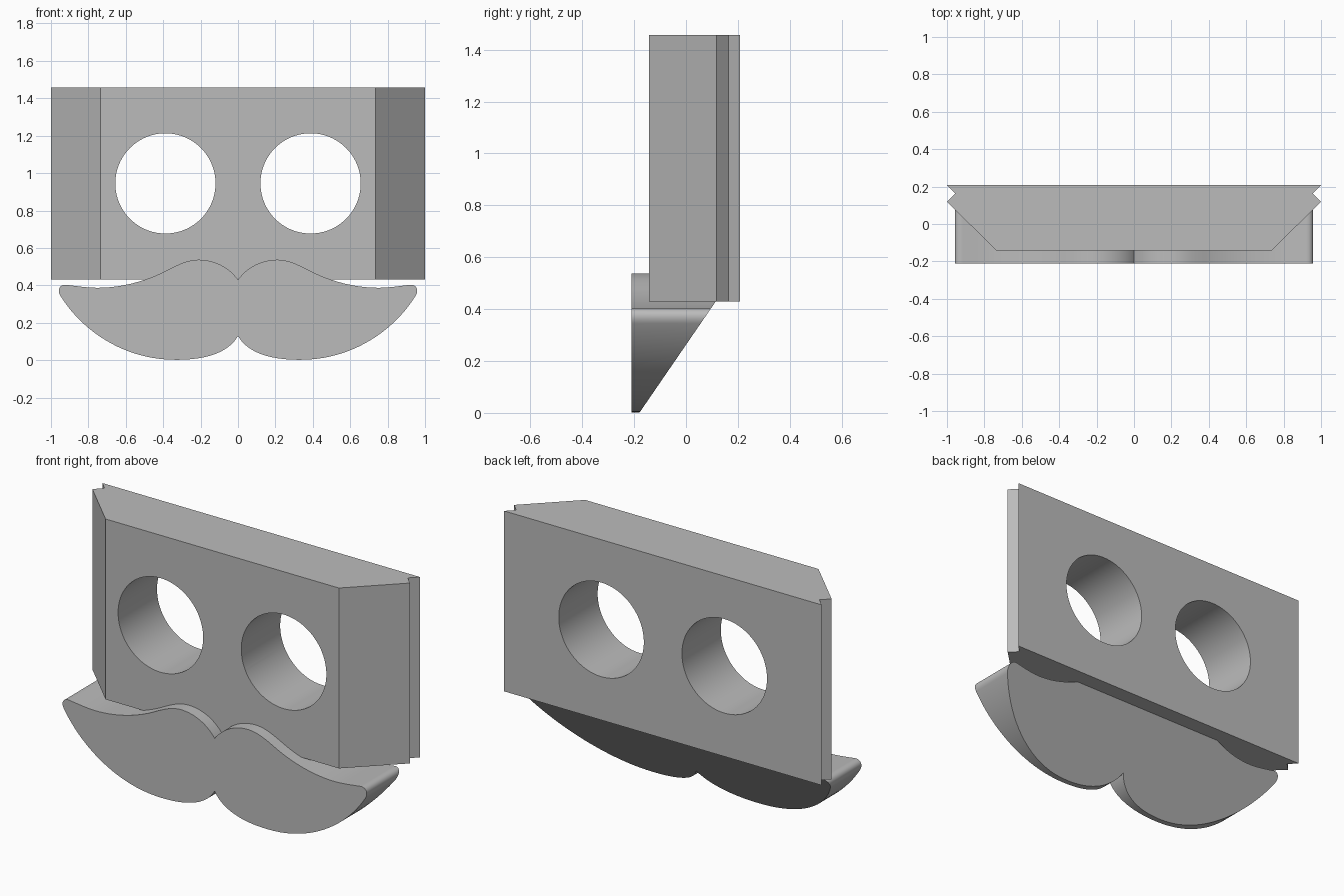
import bpy
import bmesh
import math
from mathutils import Vector
from mathutils.geometry import interpolate_bezier

if "Cube" in bpy.data.objects:
    bpy.data.objects.remove(bpy.data.objects["Cube"])

grey = bpy.data.materials.new("plain grey")
grey.use_nodes = True
colour = (0.5, 0.5, 0.5, 1)
grey.diffuse_color = colour
grey.node_tree.nodes["Principled BSDF"].inputs["Base Color"].default_value = colour


def prism(name, outline, sweep, cut=None):
    """Extrude a closed outline along sweep, optionally trimmed by a plane."""
    bm = bmesh.new()
    face = bm.faces.new([bm.verts.new(p) for p in outline])
    new = bmesh.ops.extrude_face_region(bm, geom=[face])["geom"]
    verts = [g for g in new if isinstance(g, bmesh.types.BMVert)]
    bmesh.ops.translate(bm, verts=verts, vec=sweep)
    if cut:
        geom = bm.verts[:] + bm.edges[:] + bm.faces[:]
        bmesh.ops.bisect_plane(bm, geom=geom, plane_co=cut[0], plane_no=cut[1], clear_outer=True)
        bmesh.ops.holes_fill(bm, edges=[e for e in bm.edges if e.is_boundary], sides=0)
    bmesh.ops.recalc_face_normals(bm, faces=bm.faces[:])
    mesh = bpy.data.meshes.new(name)
    bm.to_mesh(mesh)
    bm.free()
    obj = bpy.data.objects.new(name, mesh)
    bpy.context.collection.objects.link(obj)
    mesh.materials.append(grey)
    return obj


def smooth(obj):
    bpy.ops.object.select_all(action="DESELECT")
    obj.select_set(True)
    bpy.context.view_layer.objects.active = obj
    bpy.ops.object.shade_smooth_by_angle(angle=math.radians(25))


# Block with chamfered front corners and a V groove down each side
BOTTOM, TOP = 0.43, 1.457
half = [(0.735, -0.142), (1, 0.118), (0.955, 0.163), (1, 0.208)]
plan = half + [(-x, y) for x, y in reversed(half)]
block = prism("eye_block", [(x, y, BOTTOM) for x, y in plan], (0, 0, TOP - BOTTOM))

# Two round eye holes through the block
for side in (-1, 1):
    bpy.ops.mesh.primitive_cylinder_add(vertices=96, radius=0.268, depth=2,
                                        location=(side * 0.388, 0, 0.945),
                                        rotation=(math.pi / 2, 0, 0))
    cutter = bpy.context.object
    cutter.name = "eye_hole_cutter"
    cutter.hide_render = True
    cutter.data.materials.append(grey)
    bpy.context.view_layer.objects.active = block
    hole = block.modifiers.new("eye_hole", "BOOLEAN")
    hole.operation = "DIFFERENCE"
    hole.solver = "EXACT"
    hole.object = cutter
    bpy.ops.object.modifier_apply(modifier=hole.name)
    bpy.data.objects.remove(cutter)
smooth(block)

# Moustache half outline: knot, handle, handle, knot ...
path = [(0, 0.43), (0.05, 0.50), (0.13, 0.537),
        (0.21, 0.537), (0.27, 0.537), (0.32, 0.51),
        (0.365, 0.488), (0.48, 0.425), (0.62, 0.387),
        (0.75, 0.387), (0.81, 0.387), (0.87, 0.397),
        (0.92, 0.403), (0.955, 0.405), (0.968, 0.375),
        (0.95, 0.345), (0.83, 0.15), (0.60, 0.0),
        (0.33, 0.002), (0.17, 0.002), (0.05, 0.04), (0, 0.13)]
FRONT = -0.21
knots = [Vector((x, FRONT, z)) for x, z in path]
right = []
for i in range(0, len(knots) - 1, 3):
    right += interpolate_bezier(*knots[i:i + 4], 20)[:-1]
right.append(knots[-1])
left = [Vector((-p.x, p.y, p.z)) for p in reversed(right[1:-1])]

# Moustache, its back sloping up to the underside of the block
slope = ((0, -0.18, 0), (0, BOTTOM, -0.295))
moustache = prism("moustache", right + left, (0, 0.6, 0), slope)
smooth(moustache)
